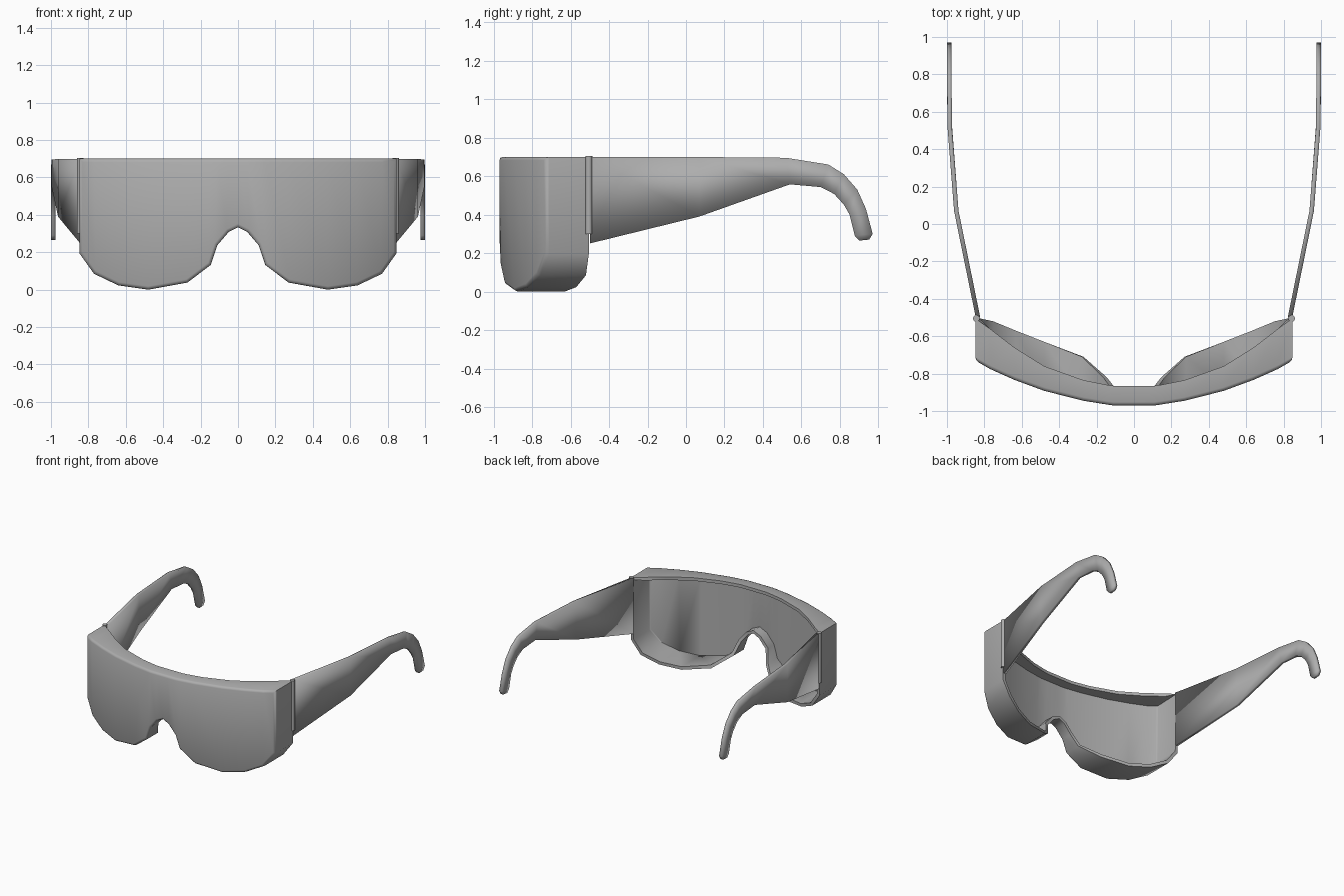
import bpy, bmesh, math

if "Cube" in bpy.data.objects:
    bpy.data.objects.remove(bpy.data.objects["Cube"])

GREY = bpy.data.materials.new("dark_grey")
GREY.diffuse_color = (0.42, 0.42, 0.42, 1)
GREY.use_nodes = True
GREY.node_tree.nodes["Principled BSDF"].inputs["Base Color"].default_value = GREY.diffuse_color


def finish(bm, name, mods=(), angle=35):
    """Turn a bmesh into an object, apply its modifiers and shade it."""
    mesh = bpy.data.meshes.new(name)
    bm.to_mesh(mesh)
    bm.free()
    mesh.materials.append(GREY)
    ob = bpy.data.objects.new(name, mesh)
    bpy.context.collection.objects.link(ob)
    bpy.ops.object.select_all(action='DESELECT')
    ob.select_set(True)
    bpy.context.view_layer.objects.active = ob
    for kind, props in mods:
        m = ob.modifiers.new(kind.title(), kind)
        for k, v in props.items():
            setattr(m, k, v)
        bpy.ops.object.modifier_apply(modifier=m.name)
    bpy.ops.object.shade_smooth_by_angle(angle=math.radians(angle))
    return ob


# Visor shell: columns of (x, bottom z, front y, top back y, bottom back y)
half = [
    (0.00, 0.333, -0.97, -0.865, -0.865),
    (0.05, 0.308, -0.97, -0.865, -0.865),
    (0.11, 0.238, -0.97, -0.865, -0.865),
    (0.145, 0.133, -0.965, -0.86, -0.82),
    (0.27, 0.038, -0.945, -0.835, -0.71),
    (0.48, 0.0, -0.892, -0.76, -0.63),
    (0.64, 0.023, -0.833, -0.66, -0.57),
    (0.77, 0.085, -0.775, -0.56, -0.52),
    (0.848, 0.195, -0.73, -0.505, -0.505),
]
cols = [(-c[0],) + c[1:] for c in half[:0:-1]] + half
TOP = 0.70
bm = bmesh.new()
ft = [bm.verts.new((x, f, TOP)) for x, z, f, a, b in cols]
fb = [bm.verts.new((x, f, z)) for x, z, f, a, b in cols]
bt = [bm.verts.new((x, a, TOP)) for x, z, f, a, b in cols]
bb = [bm.verts.new((x, b, z)) for x, z, f, a, b in cols]
front = [bm.faces.new((ft[i], fb[i], fb[i + 1], ft[i + 1])) for i in range(len(cols) - 1)]
fring, bring = ft + fb[::-1], bt + bb[::-1]
n = len(fring)
for i in range(n):
    j = (i + 1) % n
    bm.faces.new((fring[i], fring[j], bring[j], bring[i]))
bmesh.ops.recalc_face_normals(bm, faces=bm.faces[:])
if front[8].normal.y > 0:
    bmesh.ops.reverse_faces(bm, faces=bm.faces[:])
rim = [bm.edges.get((fring[i], fring[(i + 1) % n])) for i in range(n)]
bmesh.ops.bevel(bm, geom=rim, offset=0.018, segments=2, profile=0.5, affect='EDGES')
finish(bm, "visor", [('SOLIDIFY', dict(thickness=0.025, offset=-1))], angle=60)

# Temple arms: paired upper and lower side-profile points (y, z)
upper = [(-0.50, 0.70), (0.07, 0.699), (0.52, 0.695), (0.74, 0.66), (0.82, 0.61),
         (0.89, 0.53), (0.935, 0.43), (0.97, 0.30), (0.952, 0.270)]
lower = [(-0.50, 0.25), (0.07, 0.39), (0.54, 0.557), (0.70, 0.543), (0.77, 0.507),
         (0.82, 0.452), (0.85, 0.40), (0.877, 0.29), (0.90, 0.265)]
bend = [(-0.50, 0.834), (0.08, 0.952), (0.53, 0.986), (1.0, 0.988)]


def arm_x(y):
    """Sideways position of the arm at depth y."""
    for (y0, x0), (y1, x1) in zip(bend, bend[1:]):
        if y <= y1:
            return x0 + (x1 - x0) * (y - y0) / (y1 - y0)


MIRROR = ('MIRROR', dict(use_axis=(True, False, False)))
bm = bmesh.new()
rings = []
for (yu, zu), (yl, zl) in zip(upper, lower):
    rings.append([bm.verts.new((arm_x(y) + d, y, z))
                  for y, z, d in ((yu, zu, -0.012), (yu, zu, 0.012),
                                  (yl, zl, 0.012), (yl, zl, -0.012))])
for a, b in zip(rings, rings[1:]):
    for i in range(4):
        j = (i + 1) % 4
        bm.faces.new((a[i], a[j], b[j], b[i]))
bm.faces.new(rings[0])
bm.faces.new(rings[-1])
bmesh.ops.recalc_face_normals(bm, faces=bm.faces[:])
finish(bm, "temple_arms", [MIRROR], angle=180)

# Hinge pins at the visor corners
bm = bmesh.new()
bmesh.ops.create_cone(bm, cap_ends=True, segments=12, radius1=0.018, radius2=0.018, depth=0.405)
bmesh.ops.translate(bm, verts=bm.verts[:], vec=(0.843, -0.505, 0.5025))
finish(bm, "hinge_pins", [MIRROR])
